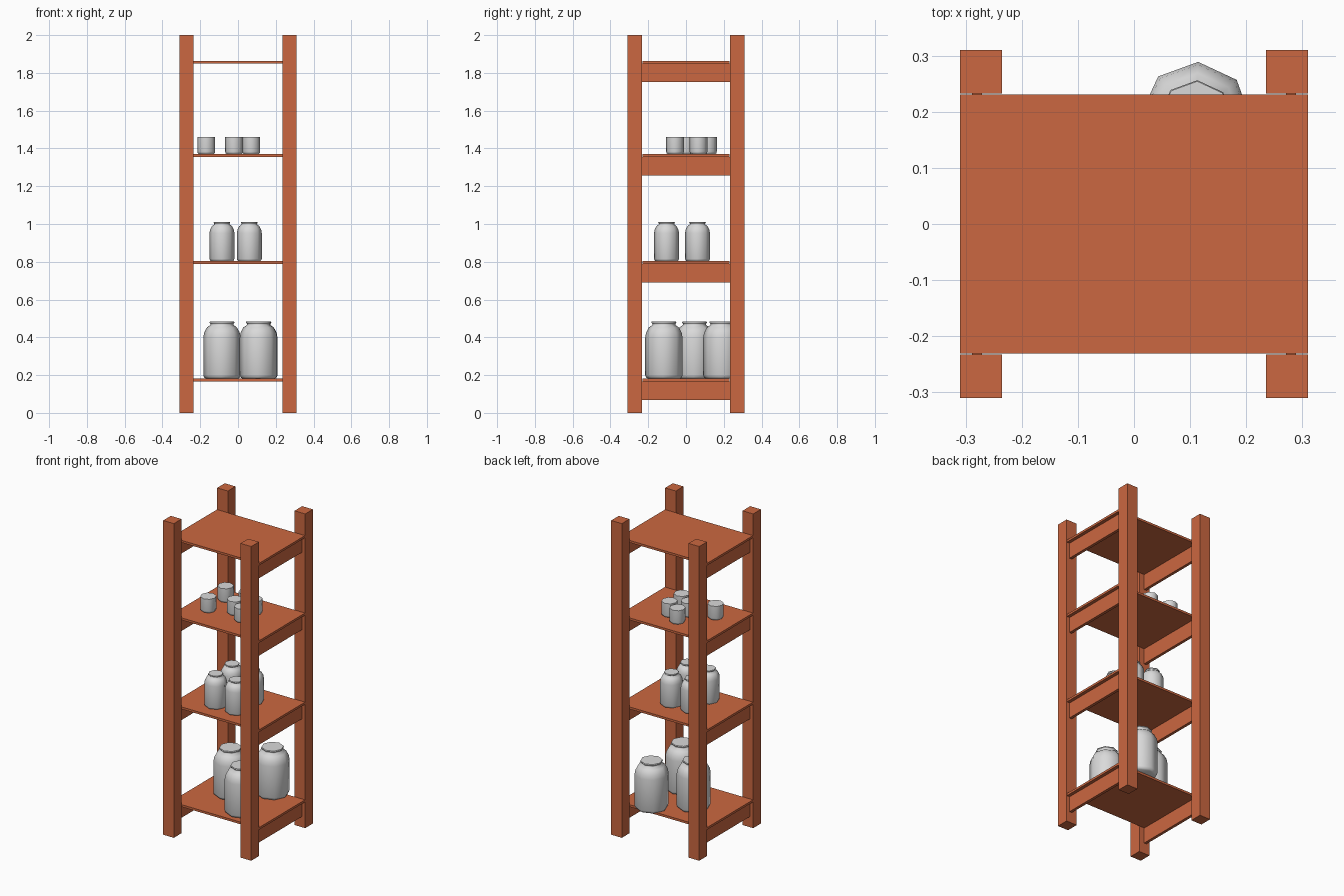
import bpy, bmesh, math

if "Cube" in bpy.data.objects:
    bpy.data.objects.remove(bpy.data.objects["Cube"])


def material(name, rgb):
    m = bpy.data.materials.new(name)
    m.diffuse_color = (*rgb, 1)
    m.use_nodes = True
    m.node_tree.nodes["Principled BSDF"].inputs["Base Color"].default_value = m.diffuse_color
    return m


WOOD = material("reddish_wood", (0.60, 0.137, 0.052))
GLAZE = material("pale_grey", (0.70, 0.70, 0.70))


def finish(bm, name, mat):
    bmesh.ops.recalc_face_normals(bm, faces=bm.faces)
    me = bpy.data.meshes.new(name)
    bm.to_mesh(me)
    bm.free()
    me.materials.append(mat)
    ob = bpy.data.objects.new(name, me)
    bpy.context.collection.objects.link(ob)
    return ob


def box(name, lo, hi, mat):
    bm = bmesh.new()
    bmesh.ops.create_cube(bm, size=1)
    for v in bm.verts:
        v.co = [lo[i] + (v.co[i] + 0.5) * (hi[i] - lo[i]) for i in range(3)]
    return finish(bm, name, mat)


def lathe(name, profile, loc, scale_r, scale_z, sides=8):
    """Revolve a closed-ended (radius, height) profile."""
    bm = bmesh.new()
    rings = []
    for r, z in profile:
        ring = []
        for i in range(sides):
            a = 2 * math.pi * i / sides - math.radians(2.5)
            ring.append(bm.verts.new((r * scale_r * math.cos(a), r * scale_r * math.sin(a), z * scale_z)))
        rings.append(ring)
    for a, b in zip(rings, rings[1:]):
        for i in range(sides):
            j = (i + 1) % sides
            bm.faces.new((a[i], a[j], b[j], b[i]))
    bm.faces.new(rings[0])
    bm.faces.new(rings[-1])
    ob = finish(bm, name, GLAZE)
    ob.location = loc
    bpy.ops.object.select_all(action='DESELECT')
    ob.select_set(True)
    bpy.context.view_layer.objects.active = ob
    bpy.ops.object.shade_smooth_by_angle(angle=math.radians(55))


# corner posts
for sx in (-1, 1):
    for sy in (-1, 1):
        cx, cy = sx * 0.2725, sy * 0.2715
        box("corner_post", (cx - 0.0375, cy - 0.0385, 0), (cx + 0.0375, cy + 0.0385, 2), WOOD)

# shelf boards and the side rails carrying them
SHELVES = (0.181, 0.803, 1.370, 1.863)
for top in SHELVES:
    box("shelf_board", (-0.31, -0.231, top - 0.014), (0.31, 0.231, top), WOOD)
    for sx in (-1, 1):
        x = sx * 0.28
        box("side_rail", (x - 0.009, -0.236, top - 0.112), (x + 0.009, 0.236, top - 0.014), WOOD)

# jar profile: rounded foot, body, shoulder, neck and flared rim
JAR = [(0.85, 0), (0.95, 0.02), (1, 0.06), (1, 0.72), (0.95, 0.81), (0.8, 0.90),
       (0.62, 0.94), (0.62, 0.965), (0.67, 0.98), (0.65, 1.0)]
CUP = [(0.82, 0), (0.95, 0.05), (1, 0.15), (1, 1.0)]

# large jars on the bottom shelf
for x, y in ((0.11, 0.19), (-0.085, 0.045), (0.108, -0.117)):
    lathe("large_jar", JAR, (x, y, SHELVES[0]), 0.099, 0.302)

# medium jars on the second shelf
for x in (-0.085, 0.06):
    for y in (-0.103, 0.061):
        lathe("medium_jar", JAR, (x, y, SHELVES[1]), 0.066, 0.207)

# cups on the third shelf
for x, y in ((-0.168, -0.058), (-0.168, 0.116), (-0.021, 0.0),
             (-0.021, 0.116), (0.07, -0.058), (0.07, 0.066)):
    lathe("small_cup", CUP, (x, y, SHELVES[2]), 0.047, 0.091)
